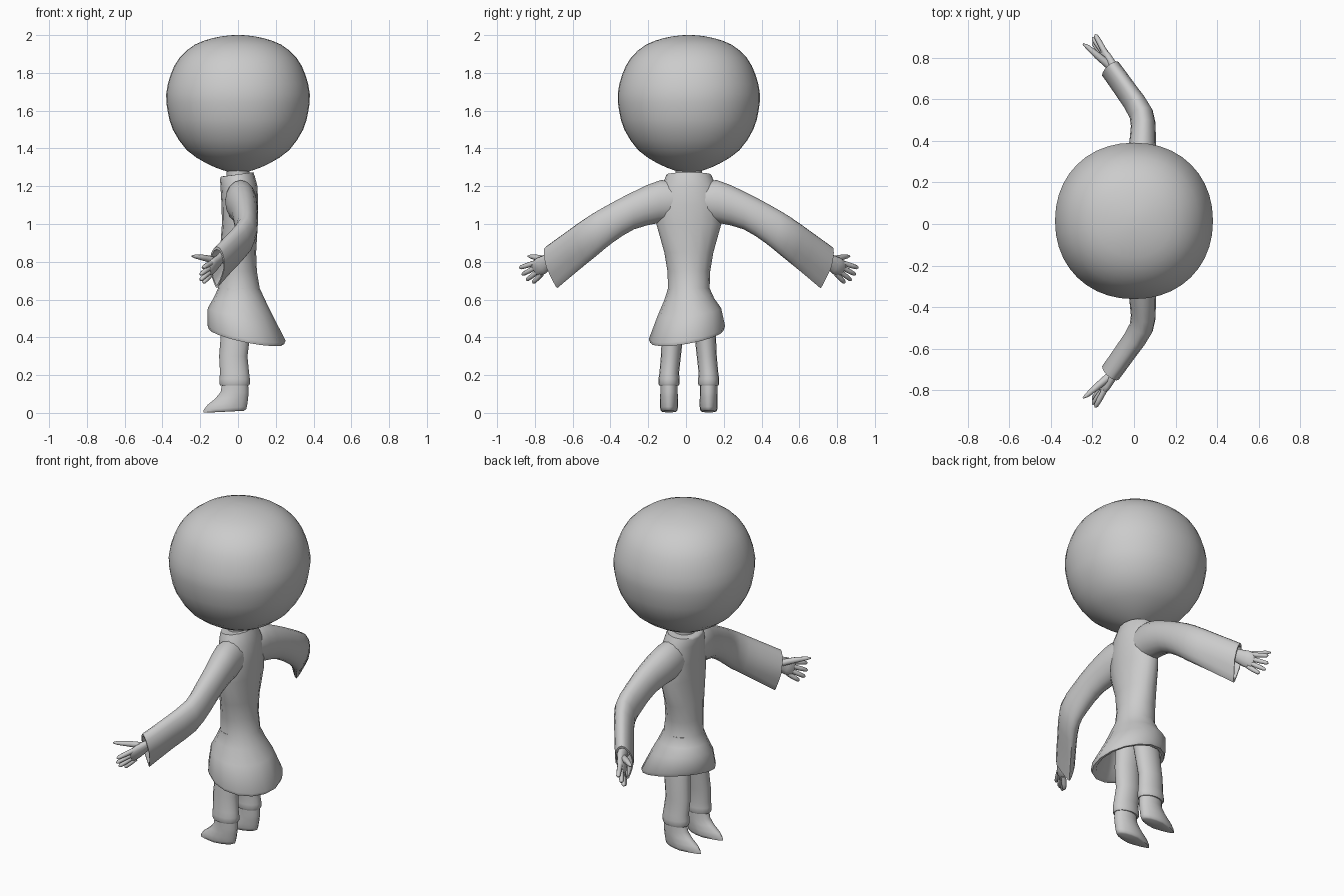
import bpy, bmesh, math
from mathutils import Vector as V

if "Cube" in bpy.data.objects:
    bpy.data.objects.remove(bpy.data.objects["Cube"])

YC = 0.015  # the figure's plane of symmetry; it faces -x

grey = bpy.data.materials.new("plain grey")
grey.diffuse_color = (0.6, 0.6, 0.6, 1)
grey.use_nodes = True
grey.node_tree.nodes["Principled BSDF"].inputs["Base Color"].default_value = grey.diffuse_color


def loft(name, rings, angle=50):
    """Skin a list of equal-length point rings and cap both ends."""
    bm = bmesh.new()
    rows = [[bm.verts.new(p) for p in r] for r in rings]
    n = len(rows[0])
    for a, b in zip(rows, rows[1:]):
        for i in range(n):
            bm.faces.new((a[i], a[(i + 1) % n], b[(i + 1) % n], b[i]))
    bm.faces.new(rows[0])
    bm.faces.new(rows[-1][::-1])
    bmesh.ops.recalc_face_normals(bm, faces=bm.faces)
    me = bpy.data.meshes.new(name)
    bm.to_mesh(me)
    bm.free()
    me.shade_smooth()
    me.set_sharp_from_angle(angle=math.radians(angle))
    me.materials.append(grey)
    ob = bpy.data.objects.new(name, me)
    bpy.context.collection.objects.link(ob)
    return ob


def oval(c, u, v, n=16, power=2.0, taper=0.0):
    """Superellipse ring about c; taper narrows v towards the -u end."""
    c, u, v = V(c), V(u), V(v)
    out = []
    for i in range(n):
        t = 2 * math.pi * i / n
        a = math.copysign(abs(math.cos(t)) ** (2 / power), math.cos(t))
        b = math.copysign(abs(math.sin(t)) ** (2 / power), math.sin(t))
        out.append(c + u * a + v * b * (1 - taper * max(0, -a)))
    return out


def flat(z, xc, yc, hx, hy, tx=0, ty=0, n=16, taper=0, power=2.0):
    """Horizontal oval, optionally tilted along x and y."""
    return oval((xc, yc + YC, z), (hx, 0, tx * hx), (0, hy, ty * hy), n, power, taper)


def spline(rings, steps=3):
    """Catmull-Rom interpolation between rings."""
    out = []
    for k in range(len(rings) - 1):
        r0, r1 = rings[max(k - 1, 0)], rings[k]
        r2, r3 = rings[k + 1], rings[min(k + 2, len(rings) - 1)]
        for s in range(steps):
            t = s / steps
            out.append([b + 0.5 * t * ((c - a) + t * (2 * a - 5 * b + 4 * c - d + t * (3 * (b - c) + d - a)))
                        for a, b, c, d in zip(r0, r1, r2, r3)])
    return out + [rings[-1]]


# Head: rounded block
head = [(1.268, .02), (1.285, .08), (1.32, .165), (1.39, .27), (1.5, .345), (1.6, .373), (1.69, .38),
        (1.79, .357), (1.88, .31), (1.95, .228), (1.985, .13), (1.998, .05), (2.0, .012)]
loft("head", spline([flat(z, 0, 0, r, r * .99, n=40, power=2.12) for z, r in head], 2), 80)

# Neck
loft("neck", [flat(1.2, 0, 0, .06, .07), flat(1.3, 0, 0, .06, .07)])

# Tunic: torso, collar and flared skirt with a tilted, open hem
body = [(1.262, -.005, 0, .07, .10, .12), (1.262, -.005, 0, .086, .118, .14), (1.245, -.003, 0, .092, .125, .08),
        (1.2, .005, 0, .098, .145), (1.1, .01, 0, .097, .168), (1.0, .01, 0, .095, .172),
        (.85, 0, 0, .096, .13), (.75, 0, 0, .1, .113), (.66, .005, 0, .11, .11),
        (.6, .008, .002, .138, .133, -.05, .04), (.535, .012, .003, .172, .168, -.12, .12),
        (.425, .045, -.01, .207, .202, -.2, .17), (.405, .045, -.01, .2, .195, -.2, .17),
        (.41, .043, -.01, .18, .175, -.2, .17), (.53, .012, 0, .15, .145, -.12, .1), (.62, .005, 0, .1, .1)]
loft("tunic", [flat(*row) for row in body], 60)

for s, side in ((-1, "left"), (1, "right")):
    def P(x, y, z):
        return V((x, YC + s * y, z))

    def D(x, y, z):
        return V((x, s * y, z))

    # Sleeve: (top y, top z, bottom y, bottom z, x centre, half width, turn, taper)
    secs = [(.04, 1.22, .06, 1.02, .01, .075, 0, 0), (.15, 1.232, .16, 1.005, .015, .083, 0, 0),
            (.30, 1.168, .29, .972, .035, .07, 0, 0), (.43, 1.10, .405, .90, .043, .062, .05, 0),
            (.54, 1.035, .485, .835, .035, .058, .3, .15), (.65, .957, .59, .75, -.035, .052, .55, .4),
            (.757, .88, .697, .66, -.112, .05, .58, .6)]
    rings = []
    for ty, tz, by, bz, x, h, turn, tap in secs:
        c = P(x, (ty + by) / 2, (tz + bz) / 2)
        rings.append(oval(c, D(0, (ty - by) / 2, (tz - bz) / 2),
                          D(h * math.cos(turn), h * math.sin(turn), 0), 16, 2, tap))
    rings = spline(rings, 2)
    mid = sum(rings[-1], V()) / 16
    lip = [mid + (p - mid) * .87 for p in rings[-1]]
    deep = [mid + (p - mid) * .6 + D(.05, -.08, .05) for p in rings[-1]]
    loft(side + "_sleeve", rings + [lip, deep])

    # Hand: palm, four fingers and a thumb
    up, across = D(0, .5, .86), D(.83, .55, 0)
    palm = [(-.06, .65, .855, .033, .026), (-.1, .735, .81, .036, .025), (-.13, .78, .78, .047, .024),
            (-.15, .81, .76, .045, .019), (-.155, .818, .755, .03, .01)]
    loft(side + "_palm", [oval(P(x, y, z), up * a, across * b, 12) for x, y, z, a, b in palm])

    def finger(name, pts, r):
        axis = (pts[-1] - pts[0]).normalized()
        u = axis.cross(V((0, 0, 1))).normalized()
        v = axis.cross(u)
        loft(name, [oval(p, u * q, v * q, 8) for p, q in zip(pts, r)])

    tips = [(-.187, .897, .768), (-.2, .883, .732), (-.2, .86, .702), (-.185, .826, .688)]
    for i, tip in enumerate(tips):
        base = P(-.142, .798, .765) + up * (.034 - .023 * i)
        end = P(*tip)
        finger(f"{side}_finger_{i + 1}", [base, base.lerp(end, .55), base.lerp(end, .9), end],
               (.014, .0135, .011, .004))
    finger(side + "_thumb", [P(-.115, .745, .805), P(-.175, .795, .82), P(-.225, .838, .828), P(-.245, .852, .83)],
           (.02, .017, .011, .004))

    # Trouser leg with cuff
    leg = [(.66, 0, .055, .075, .055), (.5, -.01, .075, .08, .06), (.42, -.0125, .086, .078, .057),
           (.3, -.025, .095, .075, .053), (.21, -.018, .104, .077, .052), (.18, -.018, .105, .081, .056),
           (.155, -.018, .105, .081, .056), (.145, -.018, .105, .076, .052), (.145, -.018, .105, .06, .04)]
    loft(side + "_leg", [flat(z, x, s * y, a, b) for z, x, y, a, b in leg])

    # Pointed shoe
    shoe = [(.16, -.015, .068, .046, 0, 0), (.11, -.018, .074, .046, 0, .1), (.08, -.033, .087, .047, .05, .2),
            (.05, -.055, .106, .048, .07, .35), (.025, -.067, .114, .047, .07, .45),
            (.01, -.07, .113, .043, .07, .5), (.006, -.07, .1, .036, .05, .5)]
    loft(side + "_shoe", [flat(z, x, s * .105, a, b, tx=t, taper=k) for z, x, a, b, t, k in shoe])
